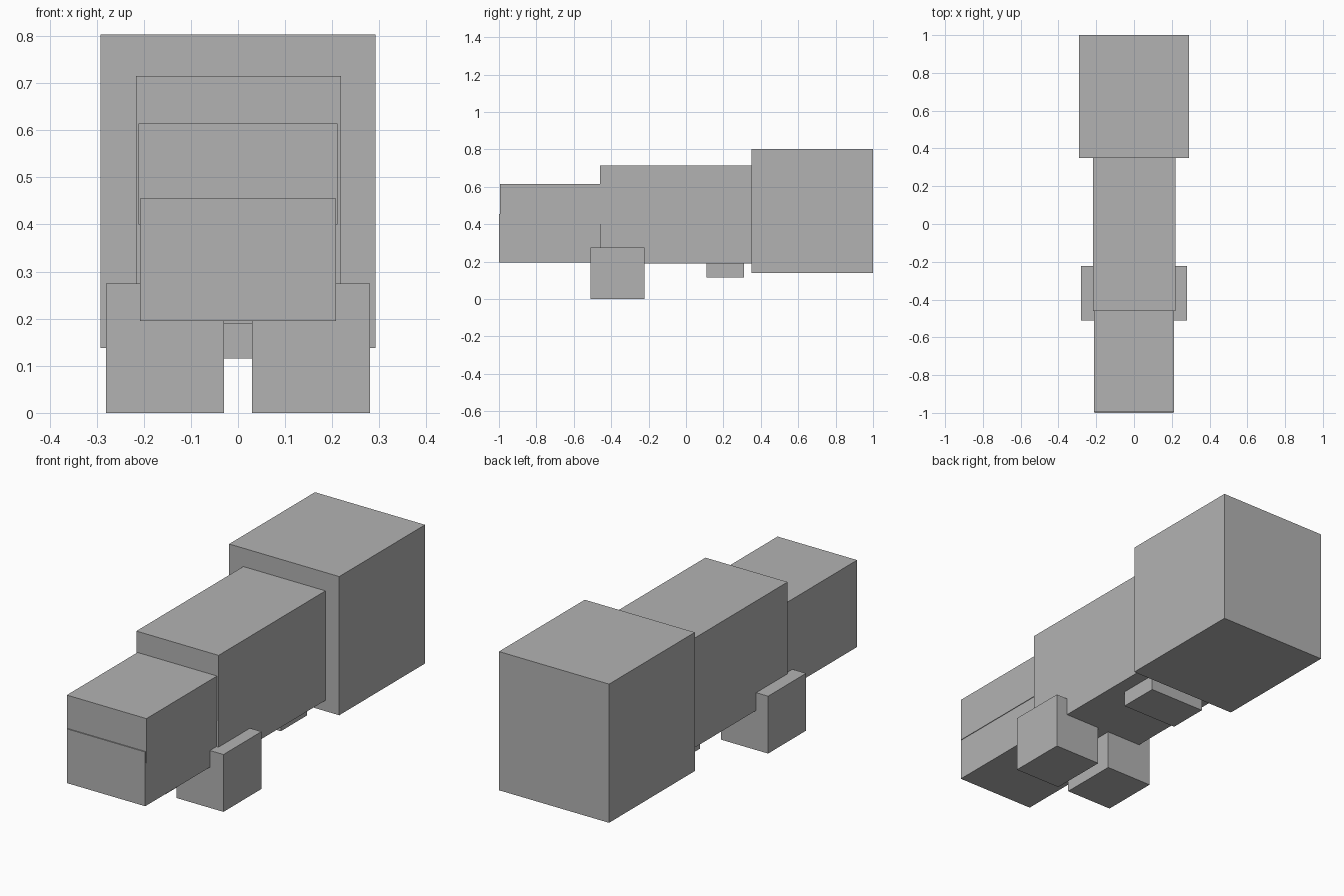
import bpy
from mathutils import Vector

cube = bpy.data.objects.get("Cube")
if cube:
    bpy.data.objects.remove(cube, do_unlink=True)

# Single plain grey
grey = bpy.data.materials.new("plain_grey")
grey.use_nodes = True
COLOUR = (0.45, 0.45, 0.45, 1.0)
grey.diffuse_color = COLOUR
for node in grey.node_tree.nodes:
    if node.type == 'BSDF_PRINCIPLED':
        node.inputs["Base Color"].default_value = COLOUR


def box(name, low, high):
    """Axis-aligned box between two corners."""
    low, high = Vector(low), Vector(high)
    bpy.ops.mesh.primitive_cube_add(size=1, location=(low + high) / 2)
    ob = bpy.context.object
    ob.name = ob.data.name = name
    for v in ob.data.vertices:
        v.co = v.co * (high - low)
    ob.data.materials.append(grey)
    return ob


# Body: large rear block and narrower middle block
box("rear_body", (-0.292, 0.35, 0.138), (0.292, 1.0, 0.803))
box("middle_body", (-0.217, -0.46, 0.19), (0.219, 0.36, 0.715))

# Head: upper part overhangs the slightly narrower lower part
box("upper_head", (-0.211, -0.995, 0.40), (0.211, -0.45, 0.614))
box("lower_head", (-0.208, -1.0, 0.195), (0.208, -0.45, 0.455))

# Front feet, one on each side
for name, side in (("left_foot", 1), ("right_foot", -1)):
    x0, x1 = sorted((side * 0.03, side * 0.28))
    box(name, (x0, -0.51, 0.0), (x1, -0.222, 0.275))

# Small pad under the belly
box("belly_pad", (-0.15, 0.11, 0.115), (0.15, 0.31, 0.20))
